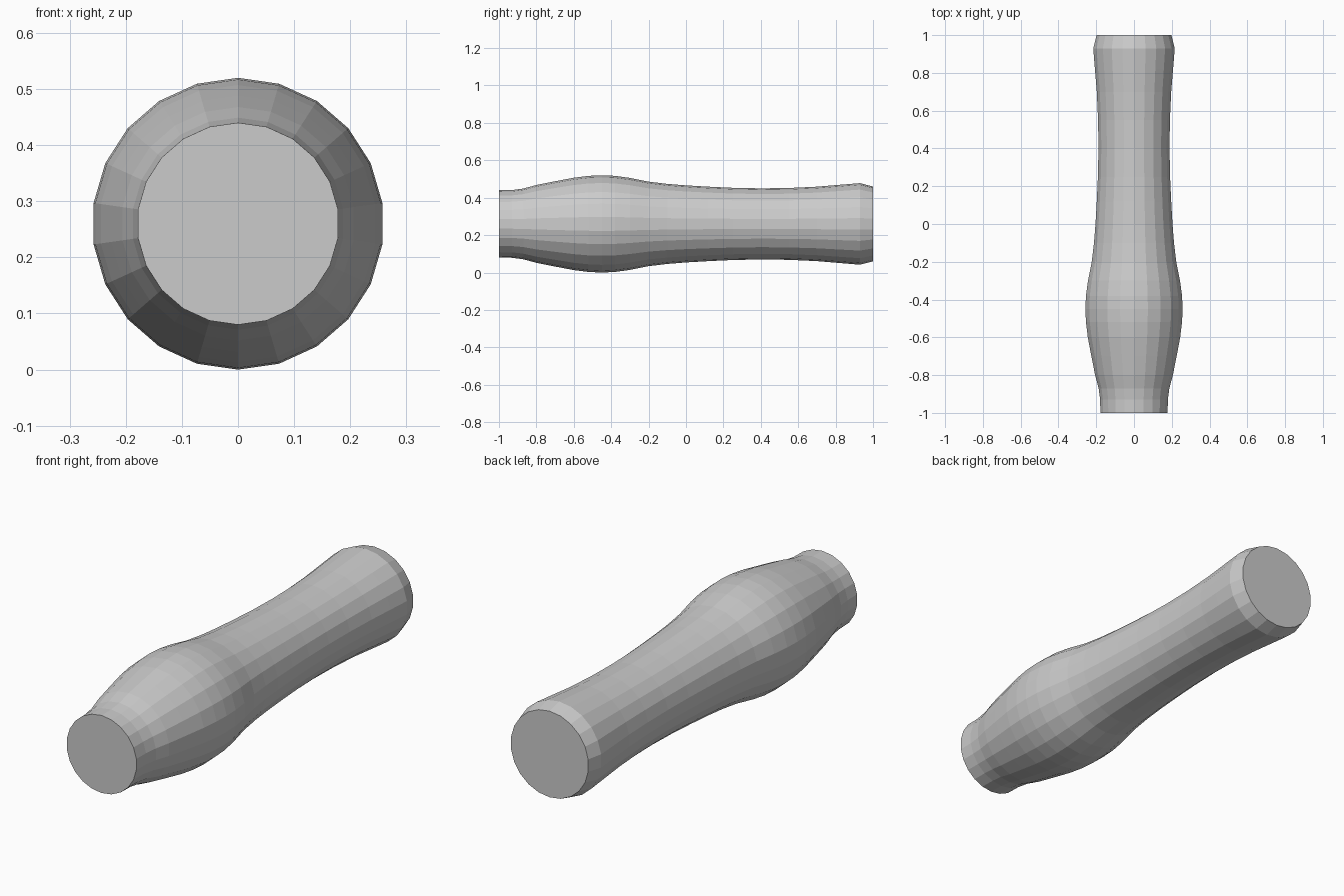
import bpy, bmesh, math

if "Cube" in bpy.data.objects:
    bpy.data.objects.remove(bpy.data.objects["Cube"])

SIDES = 22
CENTRE_Z = 0.26

# Profile along the handle: (y, radius)
PROFILE = [(-1.0, 0.18), (-0.93, 0.181), (-0.87, 0.189), (-0.80, 0.208),
           (-0.70, 0.228), (-0.60, 0.247), (-0.52, 0.257), (-0.45, 0.26),
           (-0.38, 0.257), (-0.30, 0.246), (-0.20, 0.226), (-0.10, 0.214),
           (0.0, 0.206), (0.12, 0.199), (0.25, 0.193), (0.40, 0.19),
           (0.55, 0.192), (0.70, 0.199), (0.82, 0.209), (0.93, 0.218),
           (1.0, 0.2)]

# Turned handle: rings joined into a closed solid
bm = bmesh.new()
rings = []
for y, r in PROFILE:
    ring = []
    for i in range(SIDES):
        a = 2 * math.pi * i / SIDES + math.pi / 2
        ring.append(bm.verts.new((r * math.cos(a), y, CENTRE_Z + r * math.sin(a))))
    rings.append(ring)
for a, b in zip(rings, rings[1:]):
    for i in range(SIDES):
        j = (i + 1) % SIDES
        bm.faces.new((a[i], a[j], b[j], b[i]))

# Flat end caps
bm.faces.new(rings[0])
bm.faces.new(rings[-1])
bmesh.ops.recalc_face_normals(bm, faces=bm.faces)

mesh = bpy.data.meshes.new("handle")
bm.to_mesh(mesh)
bm.free()
handle = bpy.data.objects.new("handle", mesh)
bpy.context.collection.objects.link(handle)
